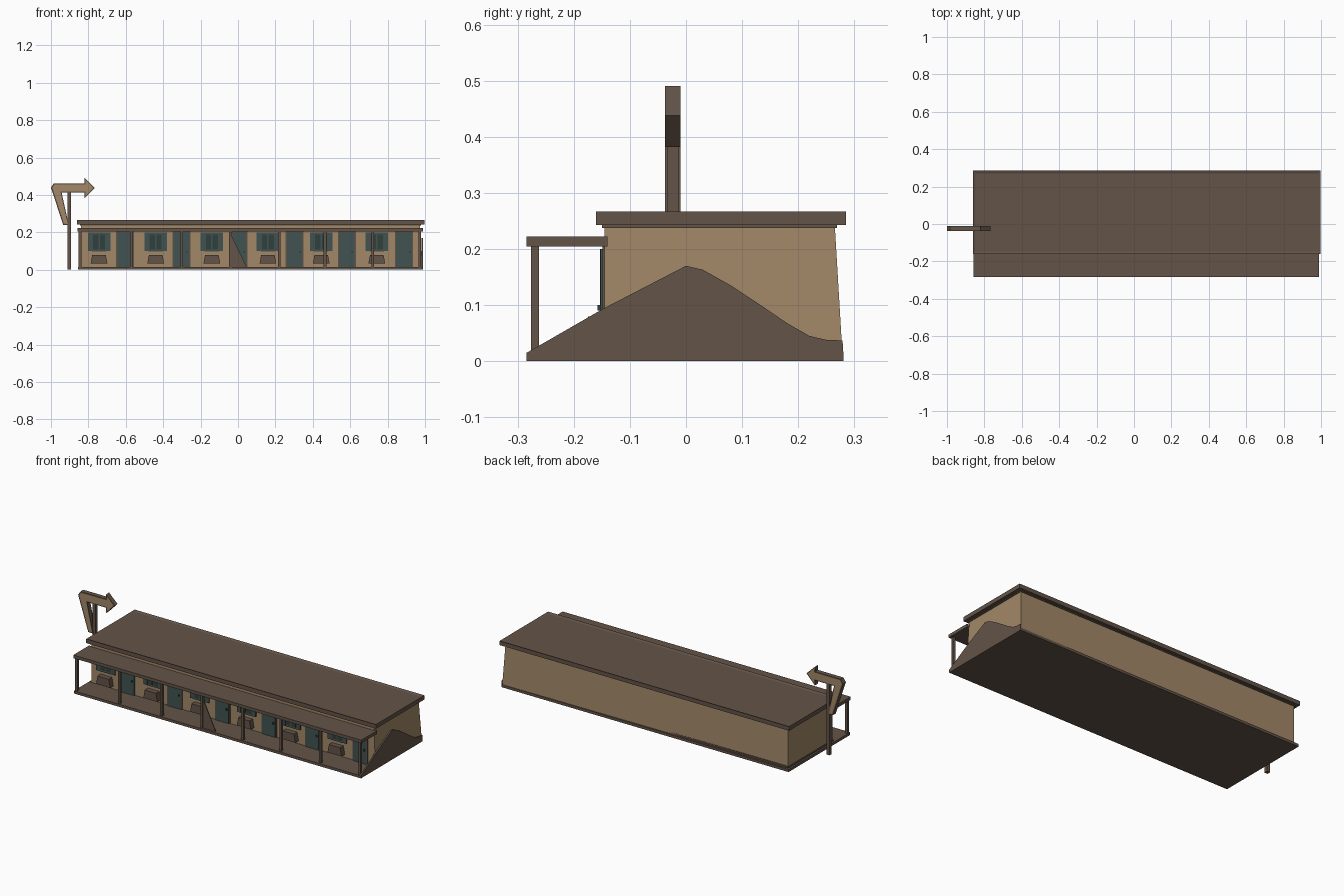
import bpy, bmesh

if "Cube" in bpy.data.objects:
    bpy.data.objects.remove(bpy.data.objects["Cube"])

def mat(name, r, g, b):
    m = bpy.data.materials.new(name)
    m.diffuse_color = (r, g, b, 1)
    m.use_nodes = True
    m.node_tree.nodes["Principled BSDF"].inputs["Base Color"].default_value = m.diffuse_color
    return m

BROWN = mat("weathered brown", 0.125, 0.088, 0.065)
TAN = mat("tan stucco", 0.36, 0.245, 0.135)
TEAL = mat("dull teal", 0.052, 0.088, 0.082)
DARK = mat("dark teal", 0.03, 0.05, 0.047)

def finish(name, bm, *mats):
    bmesh.ops.recalc_face_normals(bm, faces=bm.faces)
    me = bpy.data.meshes.new(name)
    bm.to_mesh(me)
    bm.free()
    for m in mats:
        me.materials.append(m)
    ob = bpy.data.objects.new(name, me)
    bpy.context.collection.objects.link(ob)
    return ob

def add_box(bm, x, y, z):
    vs = bmesh.ops.create_cube(bm, size=1)["verts"]
    for v in vs:
        v.co = [a[0] if c < 0 else a[1] for a, c in zip((x, y, z), v.co)]
    return vs

def box(name, x, y, z, m):
    bm = bmesh.new()
    add_box(bm, x, y, z)
    return finish(name, bm, m)

def extrude_profile(bm, pts, vec):
    f = bm.faces.new([bm.verts.new(p) for p in pts])
    geo = bmesh.ops.extrude_face_region(bm, geom=[f])["geom"]
    bmesh.ops.translate(bm, vec=vec, verts=[g for g in geo if isinstance(g, bmesh.types.BMVert)])

# ground slab
box("slab", (-0.855, 0.988), (-0.284, 0.281), (0, 0.015), BROWN)

# main block, with its back right corner leaning outward at the foot
bm = bmesh.new()
for v in add_box(bm, (-0.84, 0.973), (-0.145, 0.265), (0.01, 0.245)):
    if v.co.z < 0.1 and v.co.x > 0:
        v.co.x = 0.984
        if v.co.y > 0:
            v.co.y = 0.279
finish("walls", bm, TAN)

# dirt skirts along back and left walls, trim under the roof
box("back_skirt", (-0.842, 0.97), (0.26, 0.27), (0.01, 0.024), BROWN)
box("left_skirt", (-0.845, -0.835), (-0.145, 0.268), (0.01, 0.022), BROWN)
box("frieze", (-0.844, 0.978), (-0.15, 0.269), (0.237, 0.246), BROWN)

# roof with a shallow recessed deck inside the rim
bm = bmesh.new()
add_box(bm, (-0.862, 0.997), (-0.16, 0.285), (0.243, 0.267))
bm.faces.ensure_lookup_table()
top = max(bm.faces, key=lambda f: f.calc_center_median().z)
bmesh.ops.inset_region(bm, faces=[top], thickness=0.02)
bmesh.ops.translate(bm, vec=(0, 0, -0.005), verts=top.verts)
finish("roof", bm, BROWN)

# porch awning
box("awning", (-0.858, 0.99), (-0.284, -0.14), (0.204, 0.222), BROWN)

# porch posts
bm = bmesh.new()
for x in (-0.845, -0.57, -0.3, -0.04, 0.22, 0.465, 0.72, 0.972):
    add_box(bm, (x - 0.007, x + 0.007), (-0.276, -0.262), (0.01, 0.21))
finish("porch_posts", bm, BROWN)

# triangular brace panel beside the middle post
bm = bmesh.new()
extrude_profile(bm, [(-0.045, -0.272, 0.205), (-0.04, -0.272, 0.014), (0.047, -0.272, 0.014)], (0, 0.005, 0))
finish("brace_panel", bm, BROWN)

# sloping brown panel on the right end
prof = [(-0.284, 0.005), (-0.284, 0.015), (-0.145, 0.095), (0, 0.17), (0.03, 0.163), (0.08, 0.135),
        (0.13, 0.102), (0.18, 0.068), (0.22, 0.045), (0.25, 0.038), (0.279, 0.037), (0.281, 0.005)]
bm = bmesh.new()
extrude_profile(bm, [(0.980, y, z) for y, z in prof], (0.008, 0, 0))
finish("end_panel", bm, BROWN)

# windows: shutters, frame, panes, and a box unit below each
for i, x in enumerate((-0.743, -0.44, -0.14, 0.16, 0.445, 0.742)):
    bm = bmesh.new()
    for s in (-1, 1):
        a, b = sorted((x + s * 0.036, x + s * 0.06))
        add_box(bm, (a, b), (-0.153, -0.144), (0.1, 0.2))
    add_box(bm, (x - 0.038, x + 0.038), (-0.151, -0.144), (0.098, 0.198))
    finish(f"window_{i}", bm, TEAL)
    bm = bmesh.new()
    for s in (-1, 1):
        a, b = sorted((x + s * 0.004, x + s * 0.032))
        add_box(bm, (a, b), (-0.1525, -0.146), (0.108, 0.188))
    finish(f"window_panes_{i}", bm, DARK)
    bm = bmesh.new()
    for v in add_box(bm, (x - 0.045, x + 0.045), (-0.175, -0.14), (0.032, 0.08)):
        if v.co.z > 0.05:
            v.co.x = x + (v.co.x - x) * 0.8
    finish(f"wall_unit_{i}", bm, BROWN)

# doors with a brown frame and dark knob
for i, x in enumerate((-0.603, -0.302, 0.004, 0.303, 0.582, 0.888)):
    box(f"door_frame_{i}", (x - 0.048, x + 0.048), (-0.149, -0.142), (0.012, 0.206), BROWN)
    box(f"door_{i}", (x - 0.042, x + 0.042), (-0.152, -0.144), (0.014, 0.2), TEAL)
    box(f"door_knob_{i}", (x + 0.026, x + 0.034), (-0.158, -0.15), (0.09, 0.1), DARK)

# sign pole
box("sign_pole", (-0.912, -0.892), (-0.033, -0.013), (0, 0.42), BROWN)

# bent arrow sign, tan inset panel on both faces
arrow = [(-1.0, 0.44), (-0.985, 0.462), (-0.82, 0.462), (-0.82, 0.49), (-0.766, 0.438), (-0.82, 0.382),
         (-0.82, 0.412), (-0.943, 0.412), (-0.905, 0.24), (-0.935, 0.24)]
bm = bmesh.new()
extrude_profile(bm, [(x, -0.037, z) for x, z in arrow], (0, 0.027, 0))
bmesh.ops.recalc_face_normals(bm, faces=bm.faces)
for f in [f for f in bm.faces if len(f.verts) == len(arrow)]:
    bmesh.ops.inset_region(bm, faces=[f], thickness=0.008)
    f.material_index = 1
finish("arrow_sign", bm, BROWN, TAN)
